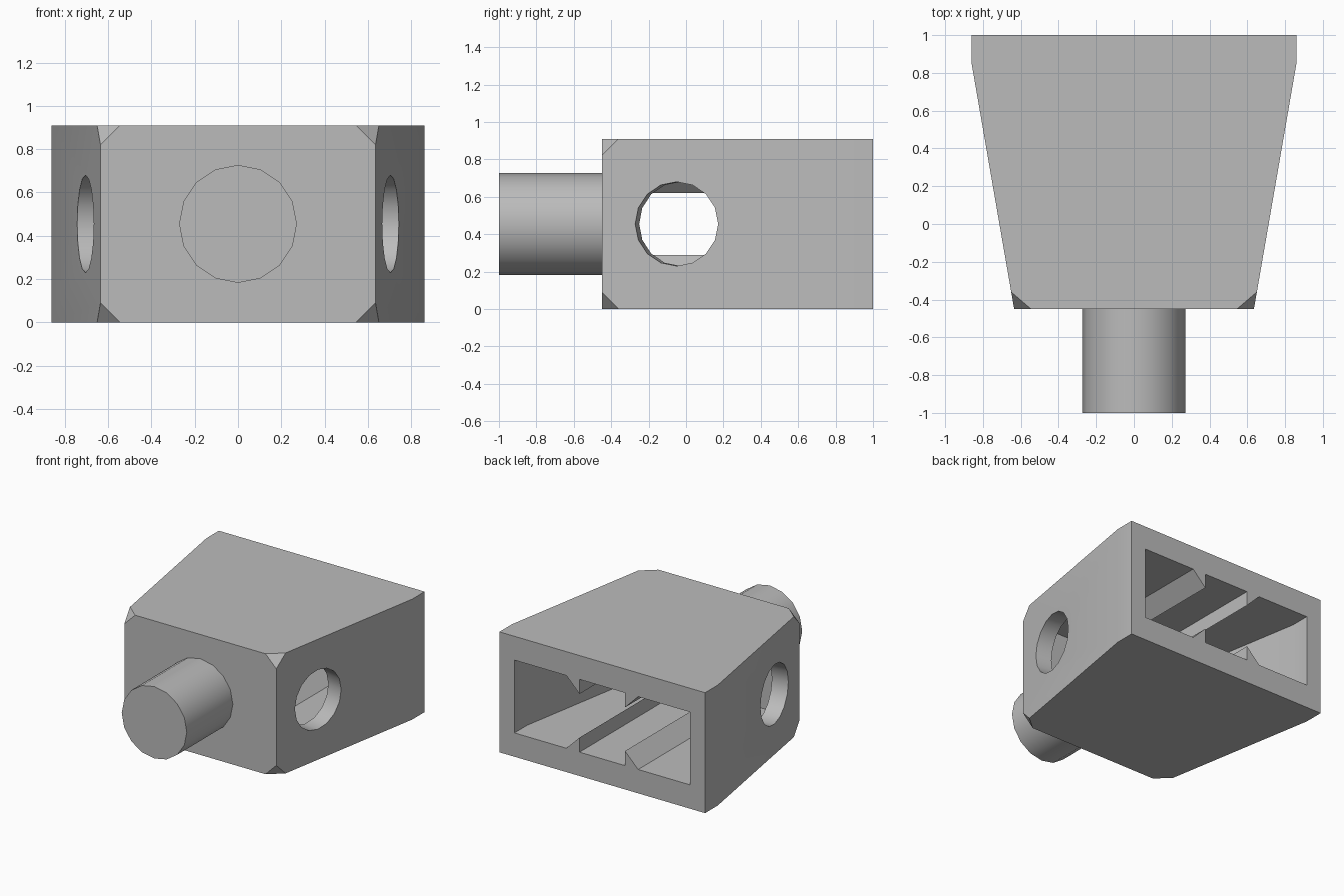
import bpy, bmesh, math
from mathutils import Vector

cube = bpy.data.objects.get("Cube")
if cube:
    bpy.data.objects.remove(cube, do_unlink=True)

HEIGHT, MID = 0.91, 0.455
BACK, BEND, FRONT = 1.0, 0.85, -0.45
WIDE, NARROW = 0.86, 0.635
TILT = math.atan((WIDE - NARROW) / (BEND - FRONT))
WALL, CHAMFER = 0.126, 0.09

gray = bpy.data.materials.new("plain gray")
gray.use_nodes = True
gray.diffuse_color = (0.5, 0.5, 0.5, 1)
gray.node_tree.nodes["Principled BSDF"].inputs["Base Color"].default_value = gray.diffuse_color


def prism(name, points, direction):
    """Extrude a flat outline along a direction."""
    bm = bmesh.new()
    face = bm.faces.new([bm.verts.new(p) for p in points])
    grown = bmesh.ops.extrude_face_region(bm, geom=[face])["geom"]
    moved = [g for g in grown if isinstance(g, bmesh.types.BMVert)]
    bmesh.ops.translate(bm, verts=moved, vec=direction)
    bmesh.ops.recalc_face_normals(bm, faces=bm.faces)
    mesh = bpy.data.meshes.new(name)
    bm.to_mesh(mesh)
    bm.free()
    ob = bpy.data.objects.new(name, mesh)
    bpy.context.collection.objects.link(ob)
    return ob


def cut(target, tool):
    """Subtract a tool from the target and discard the tool."""
    tool.hide_render = True
    mod = target.modifiers.new("cut", "BOOLEAN")
    mod.operation, mod.solver, mod.object = "DIFFERENCE", "EXACT", tool
    bpy.context.view_layer.objects.active = target
    bpy.ops.object.modifier_apply(modifier=mod.name)
    bpy.data.objects.remove(tool, do_unlink=True)


def tapered(name, wall, front, back, z0, z1):
    """Block with the tapered plan, inset sideways by the wall thickness."""
    def half(y):
        return WIDE - wall - max(0, BEND - y) * math.tan(TILT)
    side = [(half(y), y, z0) for y in (front, BEND, back)]
    outline = side + [(-x, y, z) for x, y, z in reversed(side)]
    return prism(name, outline, (0, 0, z1 - z0))


# Body with the four front corners cut off
body = tapered("body", 0, FRONT, BACK, 0, HEIGHT)
bm = bmesh.new()
bm.from_mesh(body.data)
for sx in (-1, 1):
    for sz in (-1, 1):
        corner = Vector((sx * NARROW, FRONT, MID + sz * MID))
        a = corner + Vector((-sx * CHAMFER, 0, 0))
        b = corner + Vector((0, 0, -sz * CHAMFER))
        c = corner + Vector((sx * CHAMFER * math.tan(TILT), CHAMFER, 0))
        normal = (b - a).cross(c - a).normalized()
        if normal.dot(corner - a) < 0:
            normal.negate()
        res = bmesh.ops.bisect_plane(bm, geom=bm.verts[:] + bm.edges[:] + bm.faces[:],
                                     plane_co=a, plane_no=normal, clear_outer=True)
        rim = [g for g in res["geom_cut"] if isinstance(g, bmesh.types.BMEdge)]
        bmesh.ops.contextual_create(bm, geom=rim)
bmesh.ops.recalc_face_normals(bm, faces=bm.faces)
bm.to_mesh(body.data)
bm.free()

# Cavity open at the back, leaving four wedge ribs along its floor and ceiling
cavity = tapered("cavity_cutter", WALL, -0.3, BACK + 0.2, 0.18, HEIGHT - 0.18)
for sx in (-1, 1):
    for sz in (-1, 1):
        wedge = [(sx * x, -0.6, MID + sz * z)
                 for x, z in ((0.19, 0.165), (0.38, 0.355), (0.19, 0.355))]
        cut(cavity, prism("rib_cutter", wedge, (0, 2.2, 0)))
cut(body, cavity)

# Round holes square to each side wall
for s in (-1, 1):
    x = s * (WIDE - (BEND + 0.05) * math.tan(TILT))
    bpy.ops.mesh.primitive_cylinder_add(vertices=16, radius=0.225, depth=0.5,
                                        location=(x, -0.05, MID),
                                        rotation=(0, math.pi / 2, -s * TILT))
    cut(body, bpy.context.object)

# Front peg
bpy.ops.mesh.primitive_cylinder_add(vertices=16, radius=0.272, depth=0.56,
                                    location=(0, -0.72, MID),
                                    rotation=(math.pi / 2, 0, 0))
peg = bpy.context.object
peg.name = "front_peg"

for ob in (body, peg):
    ob.data.materials.clear()
    ob.data.materials.append(gray)
    bpy.ops.object.select_all(action="DESELECT")
    ob.select_set(True)
    bpy.context.view_layer.objects.active = ob
    bpy.ops.object.shade_smooth_by_angle(angle=math.radians(30))
